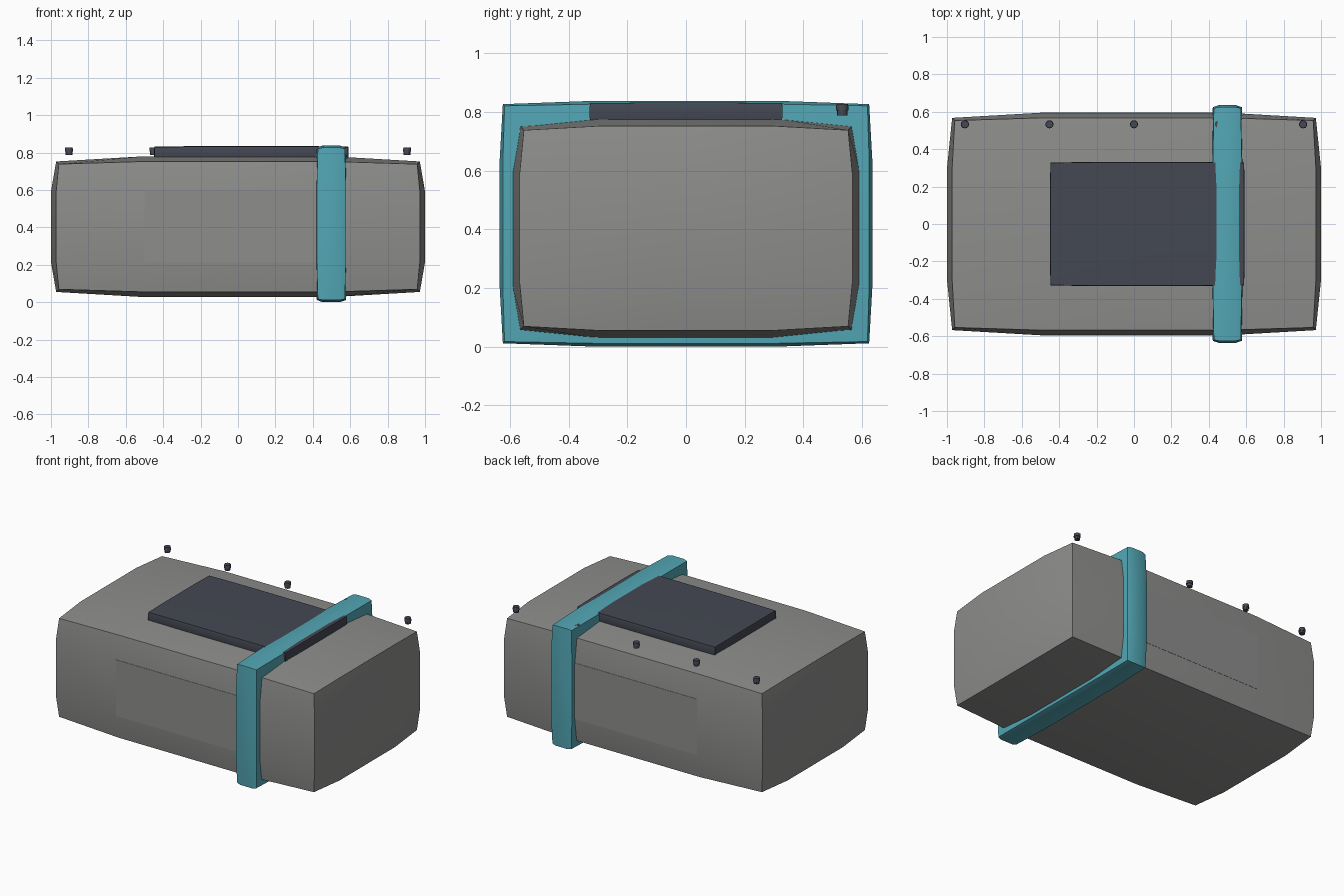
import bpy, bmesh, math
from mathutils import Vector

if "Cube" in bpy.data.objects:
    bpy.data.objects.remove(bpy.data.objects["Cube"])


def material(name, rgb):
    m = bpy.data.materials.new(name)
    m.diffuse_color = (*rgb, 1)
    m.use_nodes = True
    m.node_tree.nodes["Principled BSDF"].inputs["Base Color"].default_value = m.diffuse_color
    return m


GREY = material("grey_shell", (0.27, 0.27, 0.265))
DARK = material("dark_slate", (0.058, 0.065, 0.085))
TEAL = material("teal_band", (0.085, 0.385, 0.46))


def finish(name, bm, mat):
    bmesh.ops.recalc_face_normals(bm, faces=bm.faces)
    mesh = bpy.data.meshes.new(name)
    bm.to_mesh(mesh)
    bm.free()
    ob = bpy.data.objects.new(name, mesh)
    bpy.context.collection.objects.link(ob)
    mesh.materials.append(mat)
    bpy.ops.object.select_all(action='DESELECT')
    ob.select_set(True)
    bpy.context.view_layer.objects.active = ob
    bpy.ops.object.shade_smooth_by_angle(angle=math.radians(30))
    return ob


def bulged_box(name, lo, hi, puff, mat):
    """Gridded box whose faces swell: edges less than face centres, corners least."""
    lo, hi = Vector(lo), Vector(hi)
    mid, half = (lo + hi) / 2, (hi - lo) / 2
    bm = bmesh.new()
    bmesh.ops.create_cube(bm, size=2)
    bmesh.ops.subdivide_edges(bm, edges=bm.edges[:], cuts=3, use_grid_fill=True)
    for v in bm.verts:
        outer = [abs(c) > 0.99 for c in v.co]
        inset = puff * (0, 0, 0.66, 1)[sum(outer)]
        for i in range(3):
            c = v.co[i] * half[i]
            if outer[i]:
                c -= math.copysign(inset, c)
            v.co[i] = mid[i] + c
    return finish(name, bm, mat)


# Main case with gently swollen faces
bulged_box("case_body", (-1, -0.595, 0.027), (1, 0.595, 0.78), 0.042, GREY)

# Thin flat plates on the long sides
for label, s in (("front", -1), ("back", 1)):
    bm = bmesh.new()
    bmesh.ops.create_cube(bm, size=1)
    for v in bm.verts:
        v.co = (v.co.x, s * 0.594 + v.co.y * 0.005, 0.405 + v.co.z * 0.38)
    finish(label + "_side_plate", bm, GREY)

# Lid panel on top
bulged_box("lid_panel", (-0.45, -0.332, 0.765), (0.592, 0.332, 0.835), 0.005, DARK)

# Band wrapping round the case
bulged_box("wrap_band", (0.41, -0.636, 0.0), (0.588, 0.636, 0.838), 0.017, TEAL)

# Row of small studs along the back edge
for i in range(5):
    bm = bmesh.new()
    for z, r1, r2, h in ((0.797, 0.018, 0.018, 0.018), (0.816, 0.022, 0.020, 0.022)):
        made = bmesh.ops.create_cone(bm, cap_ends=True, segments=12,
                                     radius1=r1, radius2=r2, depth=h)
        bmesh.ops.translate(bm, verts=made["verts"], vec=(-0.904 + 0.452 * i, 0.533, z))
    finish(f"stud_{i + 1}", bm, DARK)
